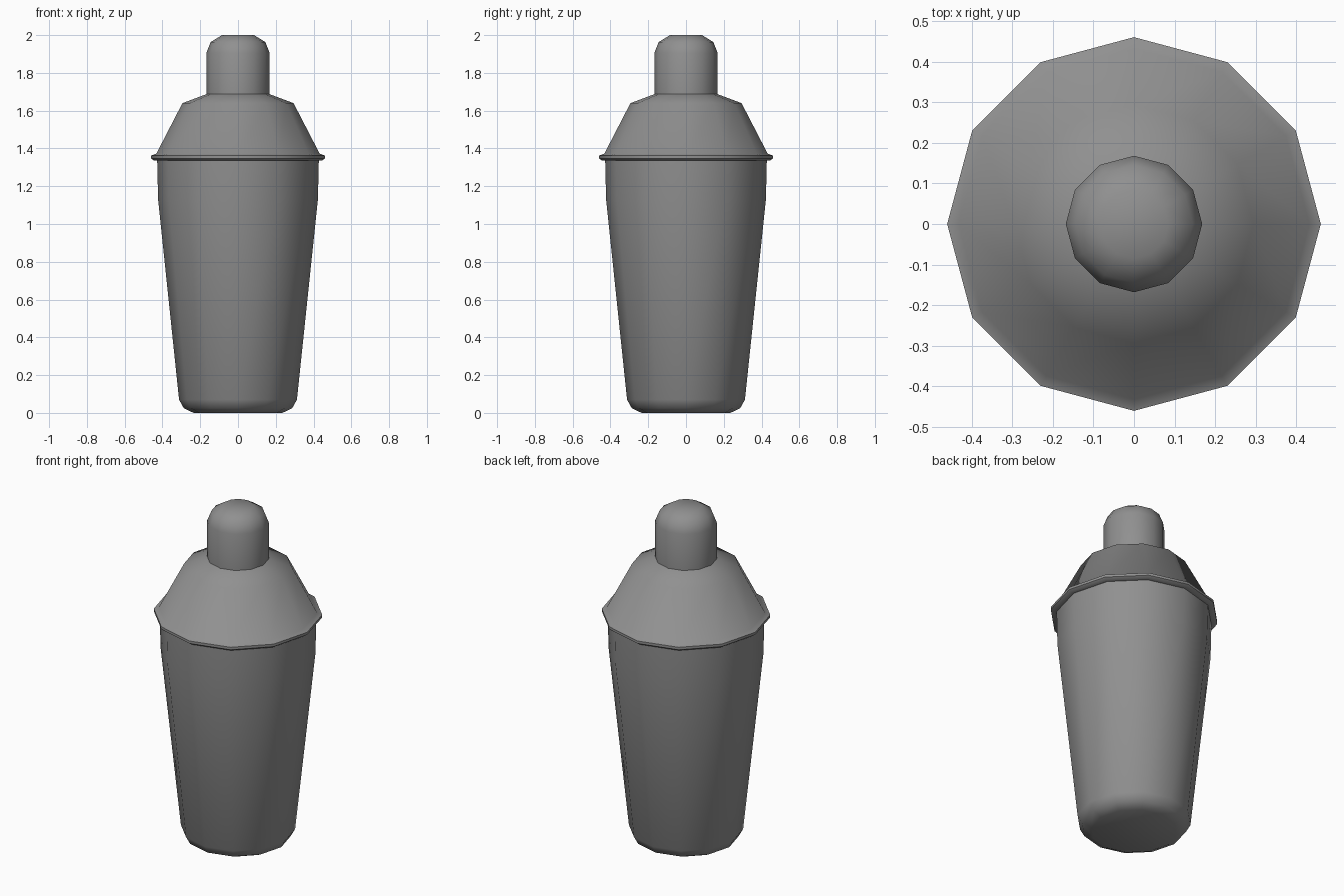
import bpy
import bmesh
import math

default_cube = bpy.data.objects.get("Cube")
if default_cube:
    bpy.data.objects.remove(default_cube, do_unlink=True)

SIDES = 12

# Brushed grey metal
metal = bpy.data.materials.new("grey_metal")
metal.use_nodes = True
grey = (0.28, 0.28, 0.28, 1)
metal.diffuse_color = grey
metal.node_tree.nodes["Principled BSDF"].inputs["Base Color"].default_value = grey


def lathe(name, profile, cap_bottom=False, cap_top=False):
    """Turn a (radius, height) profile around z into a smooth-shaded object."""
    bm = bmesh.new()
    rings = []
    for radius, height in profile:
        angles = [2 * math.pi * i / SIDES for i in range(SIDES)]
        rings.append([bm.verts.new((radius * math.cos(a), radius * math.sin(a), height))
                      for a in angles])
    for low, high in zip(rings, rings[1:]):
        for i in range(SIDES):
            j = (i + 1) % SIDES
            bm.faces.new((low[i], low[j], high[j], high[i]))
    if cap_bottom:
        bm.faces.new(rings[0][::-1])
    if cap_top:
        bm.faces.new(rings[-1])
    mesh = bpy.data.meshes.new(name)
    bm.to_mesh(mesh)
    bm.free()
    mesh.materials.append(metal)
    obj = bpy.data.objects.new(name, mesh)
    bpy.context.collection.objects.link(obj)
    bpy.ops.object.select_all(action="DESELECT")
    obj.select_set(True)
    bpy.context.view_layer.objects.active = obj
    bpy.ops.object.shade_smooth_by_angle(angle=math.radians(50))
    return obj


# Tapered cup with a rounded foot
lathe("cup", [(0.235, 0), (0.287, 0.025), (0.312, 0.07), (0.423, 1.13), (0.428, 1.345)],
      cap_bottom=True)

# Sloped lid with a thin overhanging lip
lathe("lid", [(0.42, 1.336), (0.445, 1.336), (0.46, 1.347), (0.46, 1.362), (0.432, 1.373),
              (0.294, 1.64), (0.16, 1.69)])

# Domed stopper on top
lathe("stopper", [(0.168, 1.685), (0.168, 1.905), (0.145, 1.963), (0.085, 2.0)], cap_top=True)
